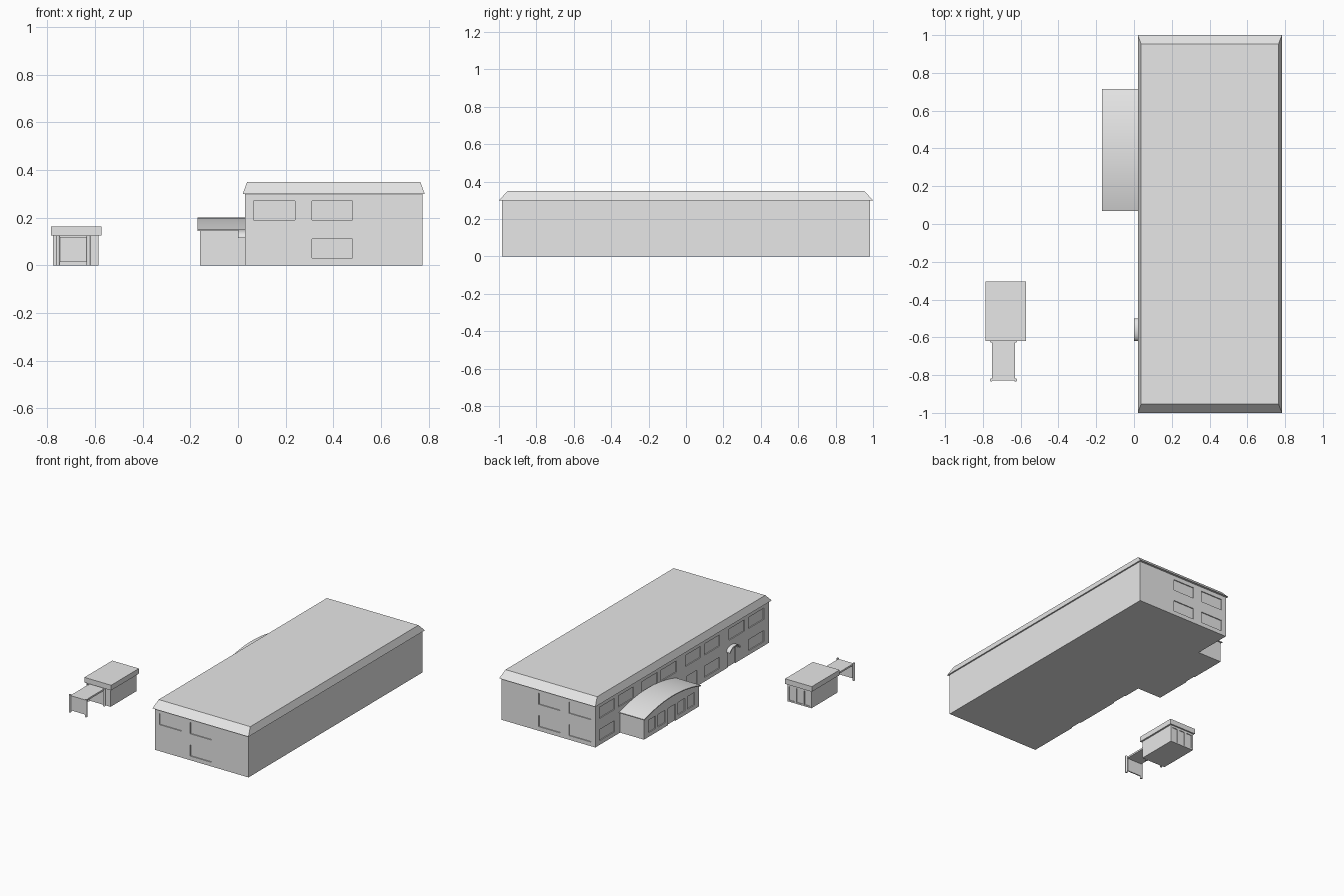
import bpy, bmesh, math

cube = bpy.data.objects.get("Cube")
if cube:
    bpy.data.objects.remove(cube, do_unlink=True)

grey = bpy.data.materials.new("light_grey")
grey.use_nodes = True
grey.diffuse_color = (0.8, 0.8, 0.8, 1)
grey.node_tree.nodes["Principled BSDF"].inputs["Base Color"].default_value = (0.8, 0.8, 0.8, 1)


def finish(name, bm):
    bmesh.ops.recalc_face_normals(bm, faces=bm.faces)
    mesh = bpy.data.meshes.new(name)
    bm.to_mesh(mesh)
    bm.free()
    mesh.materials.append(grey)
    obj = bpy.data.objects.new(name, mesh)
    bpy.context.collection.objects.link(obj)
    return obj


def activate(obj):
    bpy.ops.object.select_all(action='DESELECT')
    obj.select_set(True)
    bpy.context.view_layer.objects.active = obj


def add_box(bm, x, y, z):
    """Box from (min, max) pairs."""
    verts = bmesh.ops.create_cube(bm, size=1)["verts"]
    for v in verts:
        v.co = [r[0] + (c + 0.5) * (r[1] - r[0]) for c, r in zip(v.co, (x, y, z))]
    return verts


def boxes(name, *ranges):
    bm = bmesh.new()
    for r in ranges:
        add_box(bm, *r)
    return finish(name, bm)


def cut(obj, recesses):
    """Sink shallow window and door recesses into a wall block."""
    cutter = boxes("recess_cutter", *recesses)
    cutter.hide_render = True
    mod = obj.modifiers.new("recesses", 'BOOLEAN')
    mod.operation, mod.solver, mod.object = 'DIFFERENCE', 'EXACT', cutter
    activate(obj)
    bpy.ops.object.modifier_apply(modifier=mod.name)
    bpy.data.objects.remove(cutter, do_unlink=True)


def arch(y0, y1, z, rise, power, n=20):
    """Arch outline in the yz plane: power 1 is a shallow arc, 0.5 a half ellipse."""
    pts = []
    for i in range(n + 1):
        t = math.cos(math.pi * i / n)
        h = max(0, 1 - t * t) ** power
        pts.append(((y0 + y1) / 2 - t * (y1 - y0) / 2, z + rise * h))
    return pts


def prism(name, outline, x0, x1, smooth=False):
    """Extrude a yz outline along x."""
    bm = bmesh.new()
    face = bm.faces.new([bm.verts.new((x0, y, z)) for y, z in outline])
    ext = bmesh.ops.extrude_face_region(bm, geom=[face])["geom"]
    bmesh.ops.translate(bm, vec=(x1 - x0, 0, 0),
                        verts=[g for g in ext if isinstance(g, bmesh.types.BMVert)])
    obj = finish(name, bm)
    if smooth:
        activate(obj)
        bpy.ops.object.shade_smooth_by_angle(angle=math.radians(30))
    return obj


# Main block with two rows of windows
DEPTH = 0.007
LOW, HIGH = (0.03, 0.11), (0.19, 0.27)
WALL_X, WALL_Y = 0.03, 0.985
hall = boxes("main_walls", ((WALL_X, 0.773), (-WALL_Y, WALL_Y), (0, 0.3)))
side = (WALL_X - 0.1, WALL_X + DEPTH)
back = (WALL_Y - DEPTH, WALL_Y + 0.1)
front = (-WALL_Y - 0.1, -WALL_Y + DEPTH)
recesses = []
for x in ((0.065, 0.24), (0.31, 0.48)):
    recesses += [(x, back, LOW), (x, back, HIGH), (x, front, HIGH)]
recesses.append(((0.31, 0.48), front, LOW))
tops = (0.94, 0.725, 0.455, 0.24, -0.035, -0.25, -0.53, -0.75)
for i, y in enumerate(tops):
    span = (y - 0.175, y)
    recesses.append((side, span, HIGH))
    if i in (0, 5, 7):
        recesses.append((side, span, LOW))
for y in ((-0.17, -0.05), (-0.605, -0.515)):
    recesses.append((side, y, (-0.05, 0.115)))
cut(hall, recesses)

# Main roof: flat top with sloping edges
bm = bmesh.new()
for v in add_box(bm, (0.02, 0.783), (-1, 1), (0.3, 0.35)):
    if v.co.z > 0.32:
        v.co.x += 0.018 if v.co.x < 0.4 else -0.018
        v.co.y -= math.copysign(0.047, v.co.y)
finish("main_roof", bm)

# Side annex with arched roof
body = prism("annex_walls", [(0.08, 0)] + arch(0.08, 0.705, 0.146, 0.045, 1) + [(0.705, 0)],
             -0.16, WALL_X)
panel_x = (-0.2, -0.16 + DEPTH)
cut(body, [(panel_x, (y, y + 0.08), (0.03, 0.12)) for y in (0.13, 0.24, 0.465, 0.575)]
    + [(panel_x, (0.35, 0.435), (-0.05, 0.12))])
prism("annex_roof", arch(0.07, 0.715, 0.15, 0.05, 1) + arch(0.07, 0.715, 0.144, 0.05, 1)[::-1],
      -0.17, WALL_X, True)

# Arched canopy over the side door
prism("door_canopy", arch(-0.62, -0.5, 0.115, 0.035, 0.5) + arch(-0.612, -0.508, 0.115, 0.027, 0.5)[::-1],
      0, WALL_X, True)

# Detached hut
hut = boxes("hut_walls", ((-0.775, -0.585), (-0.61, -0.315), (0, 0.13)))
cut(hut, [((x, x + 0.045), (-0.321, -0.2), (0.01, 0.11)) for x in (-0.763, -0.7025, -0.642)])
boxes("hut_roof", ((-0.785, -0.573), (-0.62, -0.305), (0.125, 0.162)))

# Hut porch: slab, front panel and corner posts
boxes("porch_slab", ((-0.752, -0.63), (-0.828, -0.61), (0.108, 0.12)))
boxes("porch_front_panel", ((-0.748, -0.634), (-0.828, -0.82), (0.015, 0.12)))
bm = bmesh.new()
for x in (-0.755, -0.627):
    for y in (-0.826, -0.62):
        geom = bmesh.ops.create_cone(bm, cap_ends=True, segments=12, radius1=0.008,
                                     radius2=0.008, depth=0.125)
        bmesh.ops.translate(bm, vec=(x, y, 0.0625), verts=geom["verts"])
posts = finish("porch_posts", bm)
activate(posts)
bpy.ops.object.shade_smooth_by_angle(angle=math.radians(40))
